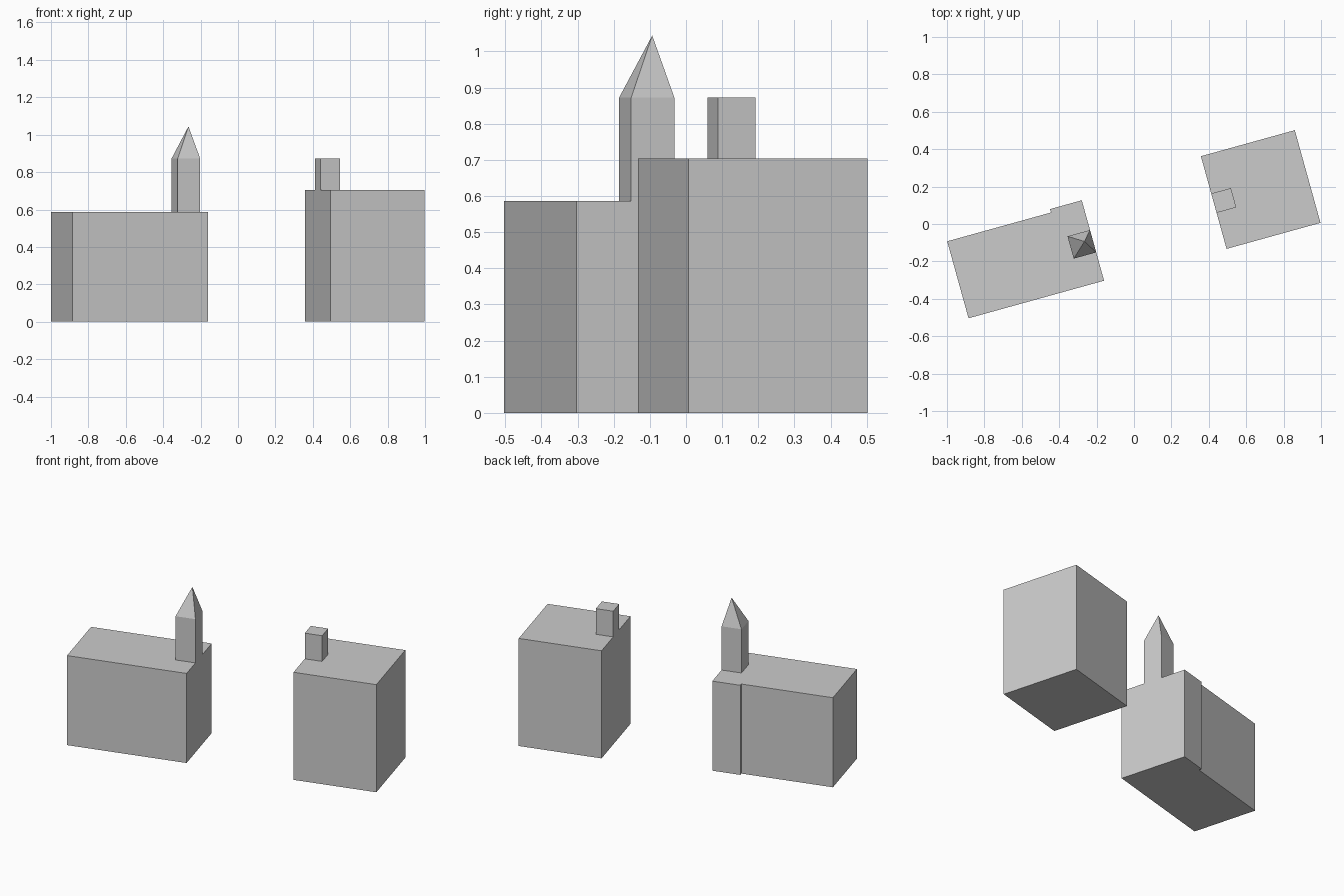
import bpy, bmesh, math
from mathutils import Matrix

if "Cube" in bpy.data.objects:
    bpy.data.objects.remove(bpy.data.objects["Cube"])

TURN = Matrix.Rotation(math.radians(15.5), 4, 'Z')


def prism(name, origin, outline, z0, z1, apex=None):
    """Extrude a local outline from z0 to z1; an apex replaces the flat top."""
    bm = bmesh.new()
    low = [bm.verts.new((u, v, z0)) for u, v in outline]
    top = [bm.verts.new((u, v, z1)) for u, v in outline]
    n = len(outline)
    bm.faces.new(low)
    tip = bm.verts.new(apex) if apex else None
    if not tip:
        bm.faces.new(top)
    for i in range(n):
        j = (i + 1) % n
        bm.faces.new((low[i], low[j], top[j], top[i]))
        if tip:
            bm.faces.new((top[i], top[j], tip))
    bmesh.ops.recalc_face_normals(bm, faces=bm.faces)
    mesh = bpy.data.meshes.new(name)
    bm.to_mesh(mesh)
    bm.free()
    obj = bpy.data.objects.new(name, mesh)
    obj.matrix_world = Matrix.Translation((*origin, 0)) @ TURN
    bpy.context.collection.objects.link(obj)
    return obj


def rect(u0, u1, v0, v1):
    return [(u0, v0), (u1, v0), (u1, v1), (u0, v1)]


# Long building with a shallow rear projection; origin at its front right corner
LONG = (-0.16, -0.303)
prism("long_building", LONG,
      [(-0.752, 0), (0, 0), (0, 0.446), (-0.176, 0.446), (-0.176, 0.427), (-0.752, 0.427)],
      0, 0.586)

# Tower with pointed roof, flush with the right wall
prism("spire_tower", LONG, rect(-0.125, 0, 0.157, 0.281), 0.586, 0.872,
      apex=(-0.045, 0.230, 1.044))

# Tall block and its chimney, flush with the left wall
TALL = (0.495, -0.133)
prism("tall_building", TALL, rect(0, 0.521, 0, 0.514), 0, 0.704)
prism("chimney", TALL, rect(0, 0.109, 0.2, 0.307), 0.704, 0.872)
